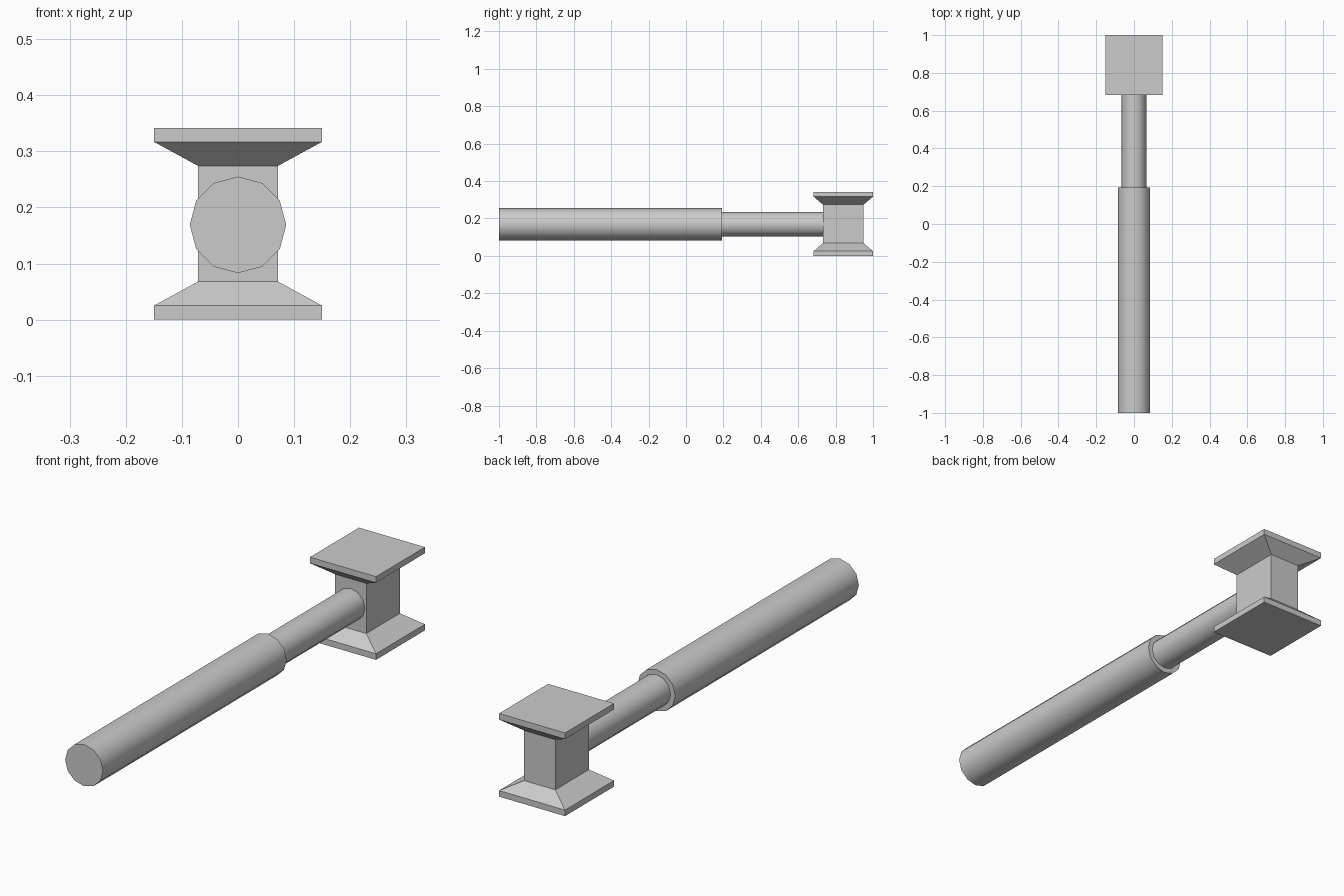
import bpy, bmesh, math
from mathutils import Matrix, Vector

cube = bpy.data.objects.get("Cube")
if cube:
    bpy.data.objects.remove(cube, do_unlink=True)

GREY = (0.6, 0.6, 0.6, 1.0)
grey = bpy.data.materials.new("plain grey")
grey.use_nodes = True
grey.diffuse_color = GREY
grey.node_tree.nodes["Principled BSDF"].inputs["Base Color"].default_value = GREY

AXIS_Z = 0.169


def add_object(name, bm):
    bmesh.ops.recalc_face_normals(bm, faces=bm.faces[:])
    mesh = bpy.data.meshes.new(name)
    bm.to_mesh(mesh)
    bm.free()
    mesh.materials.append(grey)
    obj = bpy.data.objects.new(name, mesh)
    bpy.context.collection.objects.link(obj)
    return obj


def rod(name, radius, y0, y1):
    """Twelve-sided rod along y with smooth sides and flat ends."""
    bm = bmesh.new()
    place = Matrix.Translation((0, (y0 + y1) / 2, AXIS_Z)) @ Matrix.Rotation(math.pi / 2, 4, 'X')
    bmesh.ops.create_cone(bm, cap_ends=True, segments=12, radius1=radius,
                          radius2=radius, depth=y1 - y0, matrix=place)
    obj = add_object(name, bm)
    bpy.ops.object.select_all(action='DESELECT')
    obj.select_set(True)
    bpy.context.view_layer.objects.active = obj
    bpy.ops.object.shade_smooth_by_angle(angle=math.radians(40))


def stacked_block(name, centre_y, sections):
    """Loft rectangles given as (half width, half depth, height)."""
    bm = bmesh.new()
    loops = []
    for hx, hy, z in sections:
        loops.append([bm.verts.new((sx * hx, centre_y + sy * hy, z))
                      for sx, sy in ((-1, -1), (1, -1), (1, 1), (-1, 1))])
    for low, high in zip(loops, loops[1:]):
        for i in range(4):
            j = (i + 1) % 4
            bm.faces.new((low[i], low[j], high[j], high[i]))
    bm.faces.new(loops[0])
    bm.faces.new(loops[-1])
    add_object(name, bm)


# Handle: thick grip and thinner shaft running into the head
rod("grip", 0.086, -1.0, 0.193)
rod("shaft", 0.065, 0.18, 0.76)

# Head: square neck flaring to a flat plate at each end
plate, neck = (0.15, 0.159), (0.071, 0.109)
lower = [(*plate, 0.0), (*plate, 0.025), (*neck, 0.068)]
upper = [(hx, hy, 0.342 - z) for hx, hy, z in reversed(lower)]
stacked_block("head", 0.841, lower + upper)
